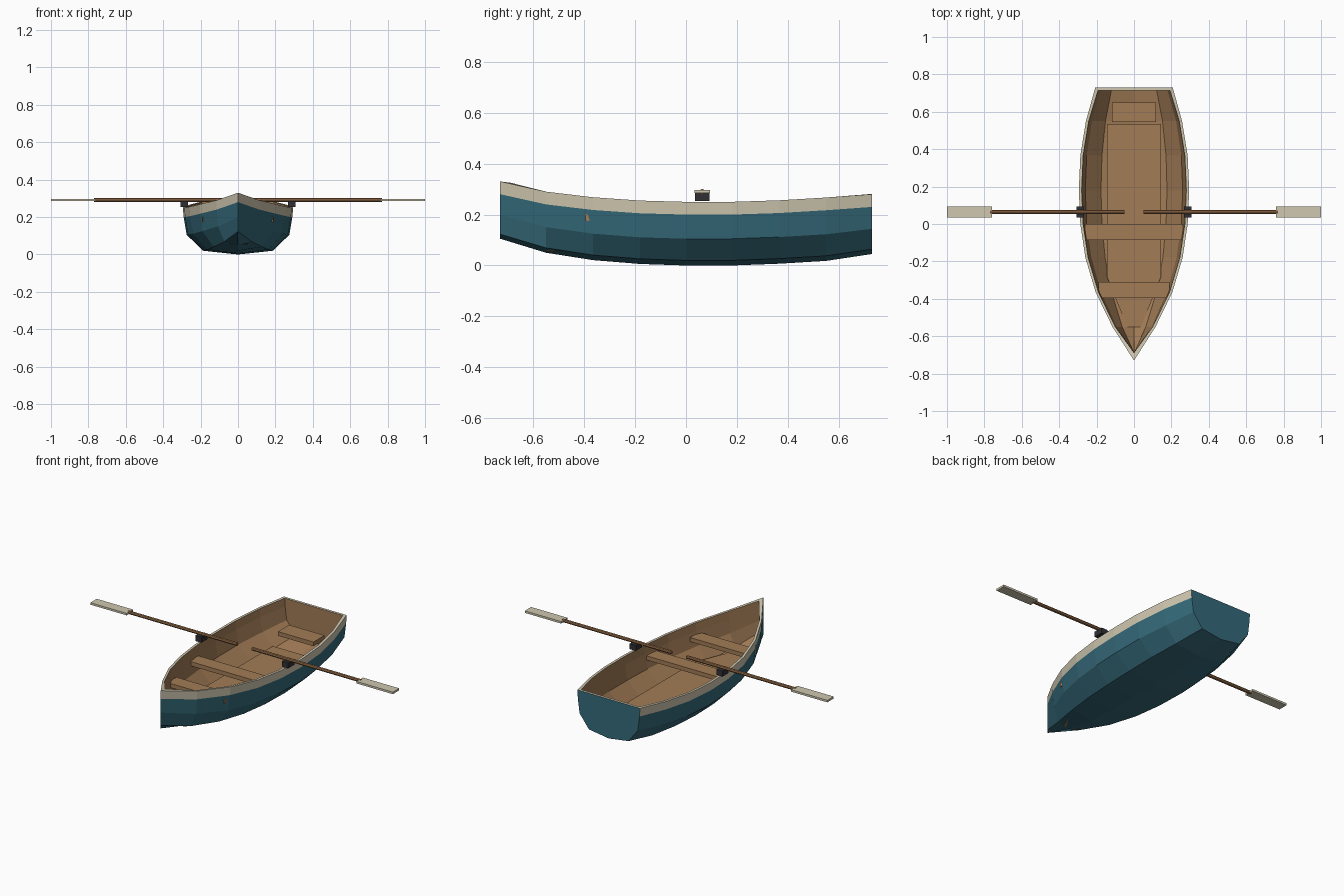
import bpy, bmesh, math
from mathutils import Matrix

if "Cube" in bpy.data.objects:
    bpy.data.objects.remove(bpy.data.objects["Cube"])


def material(name, colour):
    m = bpy.data.materials.new(name)
    m.diffuse_color = (*colour, 1)
    m.use_nodes = True
    m.node_tree.nodes["Principled BSDF"].inputs["Base Color"].default_value = m.diffuse_color
    return m


TEAL = material("teal paint", (0.036, 0.145, 0.195))
CREAM = material("cream paint", (0.62, 0.57, 0.43))
WOOD = material("brown wood", (0.36, 0.2, 0.093))
OAR = material("oar wood", (0.30, 0.15, 0.065))
IRON = material("dark iron", (0.03, 0.03, 0.035))


def finish(name, bm, *mats):
    bmesh.ops.recalc_face_normals(bm, faces=bm.faces)
    mesh = bpy.data.meshes.new(name)
    bm.to_mesh(mesh)
    bm.free()
    for m in mats:
        mesh.materials.append(m)
    ob = bpy.data.objects.new(name, mesh)
    bpy.context.collection.objects.link(ob)
    return ob


def box(name, x, y, z, mat):
    bm = bmesh.new()
    bmesh.ops.create_cube(bm, size=1)
    for v in bm.verts:
        v.co = [lo + (c + 0.5) * (hi - lo) for c, (lo, hi) in zip(v.co, (x, y, z))]
    return finish(name, bm, mat)


# Hull stations: y, half width, keel height, sheer height
STATIONS = [
    (-0.73, 0.0, 0.105, 0.33), (-0.55, 0.115, 0.05, 0.29),
    (-0.365, 0.205, 0.021, 0.268), (-0.18, 0.26, 0.006, 0.255),
    (0.0, 0.287, 0.0, 0.25), (0.18, 0.295, 0.0, 0.25),
    (0.365, 0.287, 0.007, 0.256), (0.55, 0.257, 0.018, 0.267),
    (0.73, 0.207, 0.045, 0.28)]
SKIN = 0.015


def ring(bm, y, w, keel, top):
    h = top - keel
    half = [(w, top), (w * 0.985, top - 0.05), (w * 0.93, keel + 0.42 * h),
            (w * 0.63, keel + 0.08 * h)]
    pts = half + [(0, keel)] + [(-x, z) for x, z in reversed(half)]
    return [bm.verts.new((x, y, z)) for x, z in pts]


# Hull: outer skin, inner skin, gunwale rim and transom
bm = bmesh.new()
outer = [ring(bm, *s) for s in STATIONS]
inner = []
for i, (y, w, k, t) in enumerate(STATIONS):
    if i == 0:
        y, t = y + 0.042, t - 0.005
    elif i == len(STATIONS) - 1:
        y -= SKIN
    inner.append(ring(bm, y, max(w - SKIN, 0), k + SKIN, t))


def face(verts, index):
    bm.faces.new(verts).material_index = index


for i in range(len(STATIONS) - 1):
    for j in range(8):
        band = 1 if j in (0, 7) else 0
        a, b = outer[i], outer[i + 1]
        face((a[j], a[j + 1], b[j + 1], b[j]), band)
        a, b = inner[i], inner[i + 1]
        face((a[j], b[j], b[j + 1], a[j + 1]), 2)
    for j in (0, 8):
        face((outer[i][j], outer[i + 1][j], inner[i + 1][j], inner[i][j]), 1)
face(outer[-1], 0)
face(inner[-1], 2)
face((outer[-1][0], outer[-1][8], inner[-1][8], inner[-1][0]), 1)
bmesh.ops.remove_doubles(bm, verts=bm.verts, dist=0.0005)
finish("hull", bm, TEAL, CREAM, WOOD)

# Floorboards, tapering toward the bow
bm = bmesh.new()
side = [(0.145, 0.535), (0.145, -0.28), (0.09, -0.42), (0.035, -0.55)]
outline = side + [(-x, y) for x, y in reversed(side)]
f = bm.faces.new([bm.verts.new((x, y, 0.055)) for x, y in outline])
up = bmesh.ops.extrude_face_region(bm, geom=[f])["geom"]
bmesh.ops.translate(bm, vec=(0, 0, 0.02),
                    verts=[v for v in up if isinstance(v, bmesh.types.BMVert)])
finish("floorboards", bm, WOOD)

# Seats
box("middle_seat", (-0.262, 0.262), (-0.085, 0.0), (0.165, 0.19), WOOD)
box("bow_seat", (-0.19, 0.19), (-0.395, -0.31), (0.175, 0.2), WOOD)
box("stern_seat", (-0.117, 0.117), (0.545, 0.65), (0.14, 0.165), WOOD)

# Oars and rowlocks on both sides
OY, OZ = 0.064, 0.291
for s, label in ((1, "right"), (-1, "left")):
    def span(a, b):
        return tuple(sorted((s * a, s * b)))
    bm = bmesh.new()
    turn = (Matrix.Translation((s * 0.41, OY, OZ)) @ Matrix.Rotation(math.pi / 2, 4, 'Y'))
    bmesh.ops.create_cone(bm, cap_ends=True, segments=8, radius1=0.01,
                          radius2=0.01, depth=0.72, matrix=turn)
    finish("oar_shaft_" + label, bm, OAR)
    box("oar_blade_" + label, span(0.76, 1.0), (OY - 0.03, OY + 0.03),
        (OZ - 0.006, OZ + 0.006), CREAM)
    box("rowlock_" + label, span(0.267, 0.307), (OY - 0.029, OY + 0.029),
        (0.253, 0.286), IRON)
